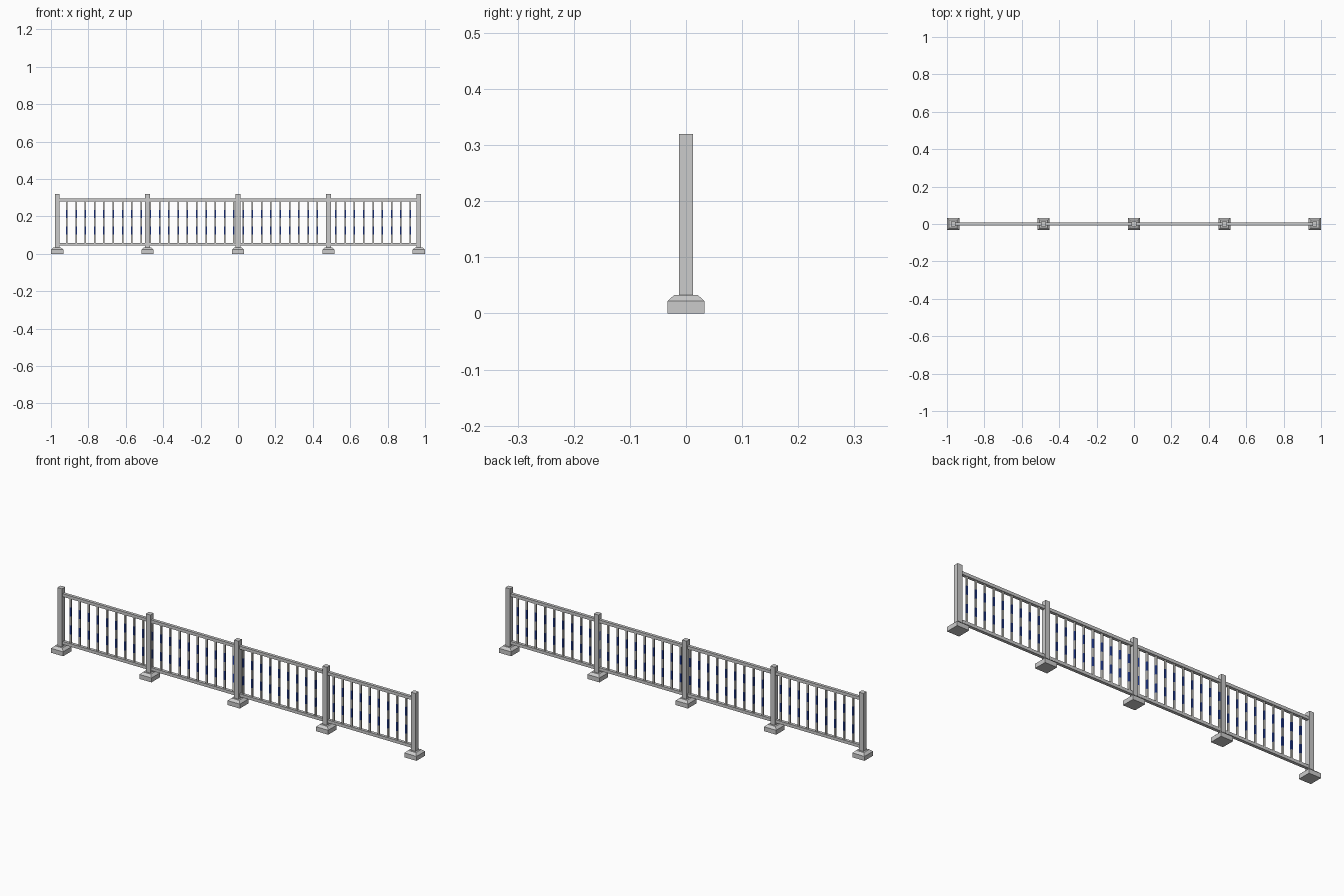
import bpy, bmesh
from mathutils import Matrix

if "Cube" in bpy.data.objects:
    bpy.data.objects.remove(bpy.data.objects["Cube"])

POST_X = [-0.967 + i * 0.4835 for i in range(5)]


def finish(name, bm, mats=()):
    bmesh.ops.recalc_face_normals(bm, faces=bm.faces)
    mesh = bpy.data.meshes.new(name)
    bm.to_mesh(mesh)
    bm.free()
    for m in mats:
        mesh.materials.append(m)
    obj = bpy.data.objects.new(name, mesh)
    bpy.context.collection.objects.link(obj)
    return obj


def box(bm, center, size):
    m = Matrix.Translation(center) @ Matrix.Diagonal((*size, 1))
    bmesh.ops.create_cube(bm, size=1, matrix=m)


def material(name, color):
    m = bpy.data.materials.new(name)
    m.diffuse_color = (*color, 1)
    m.use_nodes = True
    m.node_tree.nodes["Principled BSDF"].inputs["Base Color"].default_value = m.diffuse_color
    return m


def footing(x):
    # square block with a sloped top, lofted from three square rings
    bm = bmesh.new()
    rings = []
    for half, z in [(0.033, 0), (0.033, 0.022), (0.021, 0.033)]:
        rings.append([bm.verts.new((x + sx * half, sy * half, z))
                      for sx, sy in [(-1, -1), (1, -1), (1, 1), (-1, 1)]])
    for a, b in zip(rings, rings[1:]):
        for i in range(4):
            j = (i + 1) % 4
            bm.faces.new((a[i], a[j], b[j], b[i]))
    bm.faces.new(rings[0])
    bm.faces.new(rings[-1])
    return bm


# Posts and their footings
for i, x in enumerate(POST_X):
    finish(f"footing_{i + 1}", footing(x))
    bm = bmesh.new()
    box(bm, (x, 0, 0.1755), (0.025, 0.025, 0.289))
    finish(f"post_{i + 1}", bm)

# Rails, one length per bay between posts
for name, z in [("lower_rail", 0.051), ("upper_rail", 0.287)]:
    for i, (a, b) in enumerate(zip(POST_X, POST_X[1:])):
        bm = bmesh.new()
        box(bm, ((a + b) / 2, 0, z), (b - a - 0.025, 0.015, 0.015))
        finish(f"{name}_{i + 1}", bm)

# Balusters: one square bar in five alternating bands, repeated along the fence
LOW, HIGH, BANDS = 0.0585, 0.2795, 5
step = (HIGH - LOW) / BANDS
bm = bmesh.new()
box(bm, (-0.915, 0, (LOW + HIGH) / 2), (0.008, 0.008, HIGH - LOW))
for k in range(1, BANDS):
    bmesh.ops.bisect_plane(bm, geom=bm.verts[:] + bm.edges[:] + bm.faces[:],
                           plane_co=(0, 0, LOW + k * step), plane_no=(0, 0, 1))
for f in bm.faces:
    band = min(BANDS - 1, max(0, int((f.calc_center_median().z - LOW) / step)))
    f.material_index = band % 2
bars = finish("balusters", bm, [material("pale_paint", (0.75, 0.74, 0.7)),
                                material("blue_paint", (0.02, 0.06, 0.4))])
arr = bars.modifiers.new("repeat", 'ARRAY')
arr.count = 38
arr.use_relative_offset = False
arr.use_constant_offset = True
arr.constant_offset_displace = (0.0496, 0, 0)
